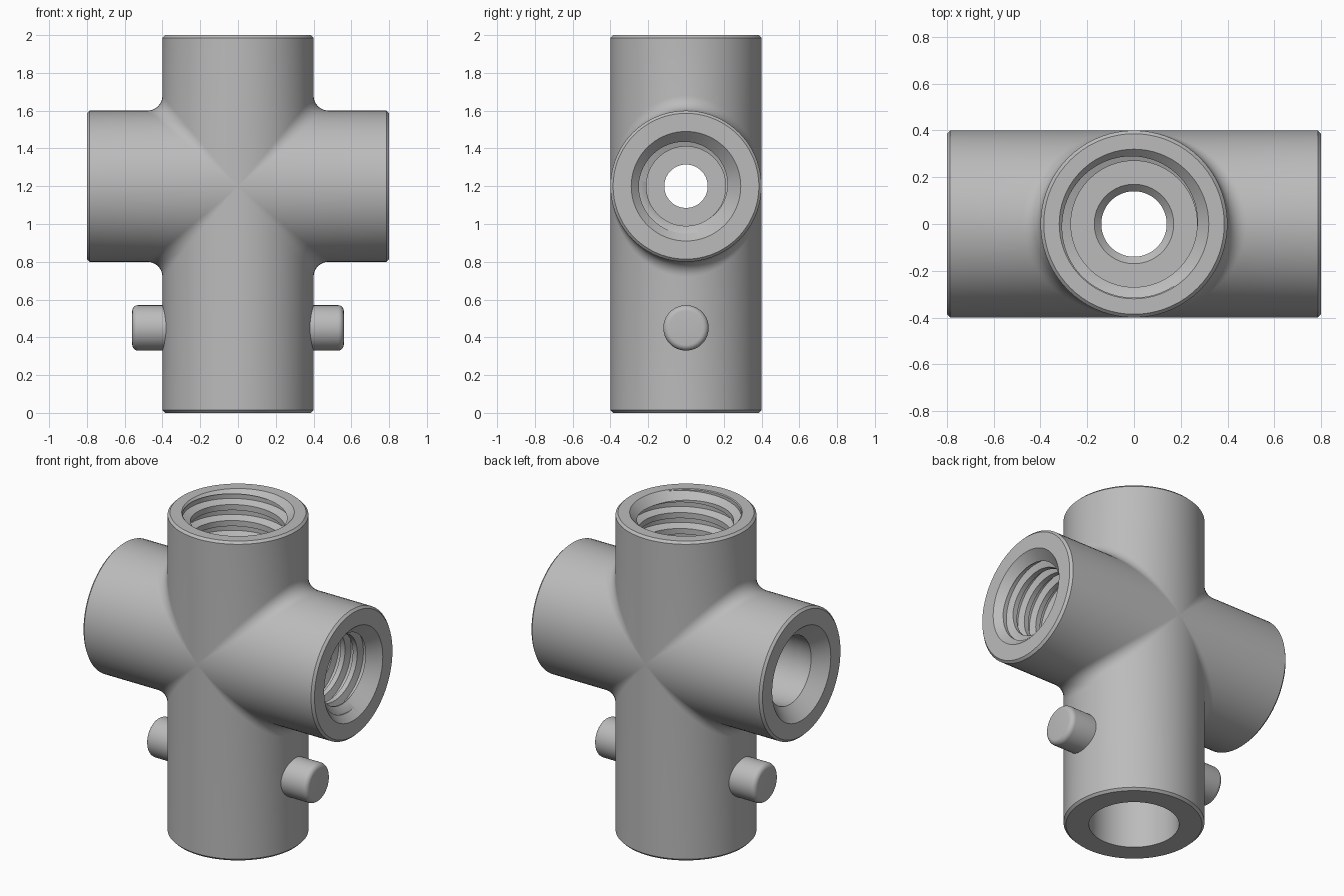
import bpy, bmesh
from math import pi, sin, cos, radians
from mathutils import Matrix, Vector

R, ARM, MID = 0.4, 0.8, 1.2          # tube radius, side arm reach, crossing height
FILLET, CHAMFER, SEG = 0.08, 0.014, 72

if "Cube" in bpy.data.objects:
    bpy.data.objects.remove(bpy.data.objects["Cube"])

grey = bpy.data.materials.new("plain grey")
grey.use_nodes = True
grey.diffuse_color = (0.5, 0.5, 0.5, 1)
grey.node_tree.nodes["Principled BSDF"].inputs["Base Color"].default_value = (0.5, 0.5, 0.5, 1)


def finish(bm, name, matrix=Matrix()):
    """Turn a bmesh into a clean, closed object."""
    bmesh.ops.remove_doubles(bm, verts=bm.verts, dist=0.0001)
    bm.transform(matrix)
    bmesh.ops.recalc_face_normals(bm, faces=bm.faces)
    mesh = bpy.data.meshes.new(name)
    bm.to_mesh(mesh)
    bm.free()
    obj = bpy.data.objects.new(name, mesh)
    bpy.context.collection.objects.link(obj)
    return obj


def lathe(name, profile, matrix=Matrix()):
    """Revolve (radius, height) points around z."""
    bm = bmesh.new()
    verts = [bm.verts.new((r, 0, h)) for r, h in profile]
    edges = [bm.edges.new(pair) for pair in zip(verts, verts[1:])]
    bmesh.ops.spin(bm, geom=verts + edges, cent=(0, 0, 0), axis=(0, 0, 1),
                   angle=2 * pi, steps=SEG, use_merge=True)
    return finish(bm, name, matrix)


def helix(name, minor, major, pitch, start, end, matrix=Matrix()):
    """Solid helical cutter with a tapered section."""
    bm = bmesh.new()
    wide, narrow = pitch * 0.4, pitch * 0.15
    section = [(minor - 0.02, -wide), (major, -narrow), (major, narrow), (minor - 0.02, wide)]
    rings = []
    for i in range(int((end - start) / pitch * SEG) + 1):
        a = 2 * pi * (i + 0.37) / SEG
        h = start + pitch * i / SEG
        rings.append([bm.verts.new((r * cos(a), r * sin(a), h + d)) for r, d in section])
    for a, b in zip(rings, rings[1:]):
        for k in range(4):
            n = (k + 1) % 4
            bm.faces.new((a[k], a[n], b[n], b[k]))
    bm.faces.new(rings[0])
    bm.faces.new(rings[-1])
    return finish(bm, name, matrix)


def cut(obj, cutter):
    """Subtract the cutter, then discard it."""
    cutter.hide_render = True
    mod = obj.modifiers.new("cut", 'BOOLEAN')
    mod.operation, mod.solver, mod.object = 'DIFFERENCE', 'EXACT', cutter
    graph = bpy.context.evaluated_depsgraph_get()
    mesh = bpy.data.meshes.new_from_object(obj.evaluated_get(graph))
    obj.modifiers.clear()
    obj.data = mesh
    bpy.data.objects.remove(cutter)


def corner_line(theta, top):
    """One slice of a quadrant: down the upright, round the fillet, out along the arm."""
    c, s = cos(theta), sin(theta)
    w, y, k = R * c, R * s, (R - CHAMFER) / R
    pts = [Vector((w * k, y * k, top)), Vector((w, y, top - CHAMFER))]
    centre = (R + FILLET) * Vector((c, s, c))
    a, b = Vector((-c, -s, 0)), Vector((0, -s, -c))
    for i in range(9):
        t = i / 8
        ang = a.angle(b, 0)
        d = a if ang < 0.001 else (a * sin((1 - t) * ang) + b * sin(t * ang)) / sin(ang)
        pts.append(centre + FILLET * d)
    return pts + [Vector((ARM - CHAMFER, y, w)), Vector((ARM, y * k, w * k))]


# Outer body: four filleted quadrants, then flat end caps
bm = bmesh.new()
for sx in (1, -1):
    for sz, top in ((1, 2 - MID), (-1, MID)):
        lines = []
        for j in range(SEG // 2 + 1):
            theta = -pi / 2 + 2 * pi * j / SEG
            lines.append([bm.verts.new((p.x * sx, p.y, MID + p.z * sz))
                          for p in corner_line(theta, top)])
        for a, b in zip(lines, lines[1:]):
            for k in range(len(a) - 1):
                bm.faces.new((a[k], a[k + 1], b[k + 1], b[k]))
bmesh.ops.remove_doubles(bm, verts=bm.verts, dist=0.0001)
bmesh.ops.holes_fill(bm, edges=[e for e in bm.edges if e.is_boundary], sides=0)
body = finish(bm, "pipe_cross_body")

# Upright bore: plain socket below, countersunk passage, threaded socket above
cut(body, lathe("upright_bore", [
    (0, -0.05), (0.256, -0.05), (0.256, 0.8), (0.14, 0.8), (0.14, 1.52), (0.17, 1.55),
    (0.27, 1.55), (0.27, 1.95), (0.37, 2.05), (0, 2.05)]))

# Side bores: passage through the middle, countersunk socket at each end
half = [(0.115, 0.38), (0.21, 0.38), (0.21, 0.72), (0.34, 0.85), (0, 0.85)]
half[3] = (0.34, 0.85)
half.insert(3, (0.29, ARM))
to_x = Matrix.Translation((0, 0, MID)) @ Matrix.Rotation(pi / 2, 4, 'Y')
cut(body, lathe("side_bore", [(r, -h) for r, h in reversed(half)] + half, to_x))

# Thread grooves
cut(body, helix("top_thread", 0.27, 0.315, 0.1, 1.62, 2.1))
for turn in (0, pi):
    cut(body, helix("side_thread", 0.21, 0.25, 0.085, 0.43, 0.82,
                    Matrix.Rotation(turn, 4, 'Z') @ to_x))

# Locking pins with rounded tips
tip = [(0.09 + 0.03 * cos(a), 0.53 + 0.03 * sin(a)) for a in (pi / 12 * i for i in range(7))]
pins = []
for name, side in (("left_pin", 1), ("right_pin", -1)):
    place = Matrix.Translation((0, 0, 0.45)) @ Matrix.Rotation(side * pi / 2, 4, 'Y')
    pins.append(lathe(name, [(0, 0.3), (0.12, 0.3)] + tip + [(0, 0.56)], place))

# Colour and shading
for obj in [body] + pins:
    obj.data.materials.clear()
    obj.data.materials.append(grey)
    bpy.ops.object.select_all(action='DESELECT')
    obj.select_set(True)
    bpy.context.view_layer.objects.active = obj
    bpy.ops.object.shade_smooth_by_angle(angle=radians(30))
